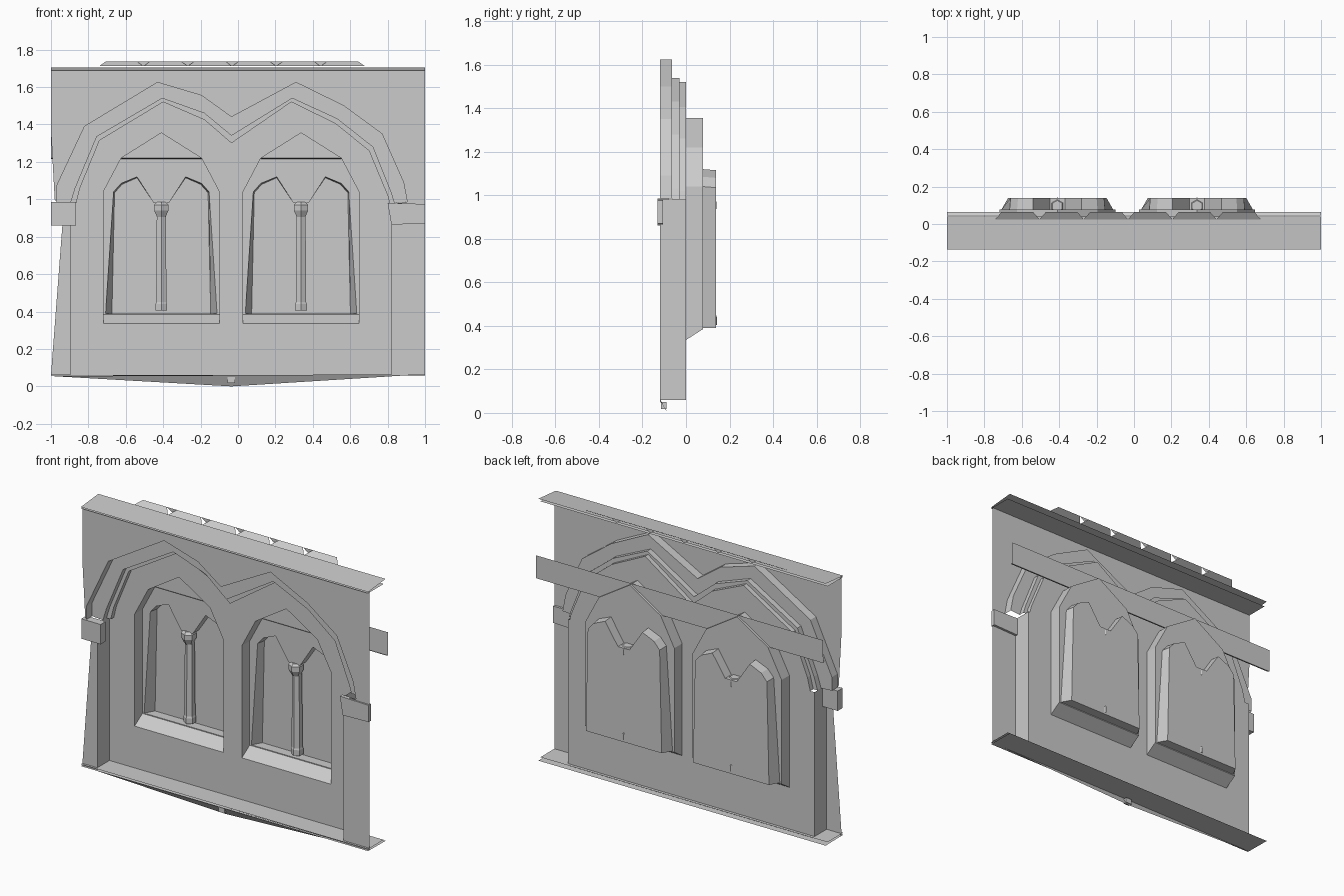
import bpy, bmesh
from mathutils import Matrix

if "Cube" in bpy.data.objects:
    bpy.data.objects.remove(bpy.data.objects["Cube"])


def finish(name, bm):
    me = bpy.data.meshes.new(name)
    bm.to_mesh(me)
    bm.free()
    ob = bpy.data.objects.new(name, me)
    bpy.context.collection.objects.link(ob)
    return ob


def at(path, y):
    return [(x, y, z) for x, z in path]


def loft(name, rings, closed=False):
    """Skin successive rings of equal point count (front to back)."""
    bm = bmesh.new()
    vs = [[bm.verts.new(p) for p in r] for r in rings]
    n = len(rings[0])
    for a, b in zip(vs, vs[1:]):
        for i in range(n if closed else n - 1):
            j = (i + 1) % n
            bm.faces.new((a[i], b[i], b[j], a[j]))
    return finish(name, bm)


def triangle(name, *pts):
    """Single facet."""
    bm = bmesh.new()
    bm.faces.new([bm.verts.new(p) for p in pts])
    return finish(name, bm)


def sheet(name, y, *loops):
    """Flat plate facing -y; the first loop is the outline, others are holes."""
    bm = bmesh.new()
    edges = []
    for loop in loops:
        vs = [bm.verts.new(p) for p in at(loop, y)]
        edges += [bm.edges.new((v, vs[(i + 1) % len(vs)])) for i, v in enumerate(vs)]
    bmesh.ops.triangle_fill(bm, edges=edges, use_beauty=True, normal=(0, -1, 0))
    bm.normal_update()
    for f in bm.faces:
        if f.normal.y > 0:
            f.normal_flip()
    return finish(name, bm)


def strip(name, profile, x0=-1, x1=1):
    """Sweep a (y, z) profile along x."""
    return loft(name, [[(x0, y, z) for y, z in profile], [(x1, y, z) for y, z in profile]])


def prism(name, outline, y0, y1):
    """Solid block from an (x, z) outline."""
    bm = bmesh.new()
    f = bm.faces.new([bm.verts.new(p) for p in at(outline, y0)])
    r = bmesh.ops.extrude_face_region(bm, geom=[f])
    for v in r["geom"]:
        if isinstance(v, bmesh.types.BMVert):
            v.co.y = y1
    bmesh.ops.recalc_face_normals(bm, faces=bm.faces)
    return finish(name, bm)


def turned(name, x, y, sections, sides=6):
    """Faceted column from (z, radius) sections."""
    bm = bmesh.new()
    for (z0, r0), (z1, r1) in zip(sections, sections[1:]):
        bmesh.ops.create_cone(bm, cap_ends=True, segments=sides, radius1=r0, radius2=r1,
                              depth=z1 - z0,
                              matrix=Matrix.Translation((x, y, (z0 + z1) / 2)))
    return finish(name, bm)


# Double arch outlines, outer to inner, left to right
arch1 = [(-.97, .985), (-.97, 1.07), (-.82, 1.39), (-.43, 1.625), (-.195, 1.555), (-.035, 1.44),
         (.31, 1.625), (.565, 1.50), (.77, 1.35), (.885, 1.09), (.905, .985)]
arch2 = [(-.895, .98), (-.87, 1.06), (-.755, 1.335), (-.405, 1.54), (-.18, 1.46), (-.035, 1.34),
         (.29, 1.54), (.53, 1.43), (.72, 1.28), (.82, 1.03), (.835, .98)]
arch3 = [(-.865, .98), (-.845, 1.06), (-.74, 1.315), (-.40, 1.52), (-.18, 1.425), (-.035, 1.30),
         (.285, 1.52), (.52, 1.405), (.70, 1.26), (.80, 1.02), (.81, .98)]

# Front wall plate with right pilaster, around the arch; tapering left pilaster
sheet("front_wall", -.12, [(-1, 1.36), (-1, 1.69), (1, 1.69), (1, .06), (.82, .06), (.82, .975)]
      + arch1[::-1] + [(-.98, 1.0)])
sheet("left_pilaster", -.12, [(-1, .06), (-.93, .98), (-.895, .98), (-.895, .06)])

# Stepped arch moulding
loft("arch_moulding", [at(arch1, -.12), at(arch1, -.065), at(arch2, -.065), at(arch2, -.03),
                       at(arch3, -.03), at(arch3, 0)])

# Pilaster jambs
loft("left_jamb", [at([(-.895, .06), (-.895, .98)], y) for y in (-.12, 0)])
loft("right_jamb", [at([(.82, .98), (.82, .06)], y) for y in (-.12, 0)])

# Corbel blocks at the arch springing
prism("left_corbel", [(-1, .86), (-1, .985), (-.865, .985), (-.865, .86)], -.13, -.08)
prism("right_corbel", [(.82, .865), (.80, .98), (1, .975), (1, .87)], -.13, -.105)


# Window outlines relative to the window centre
def window(cx, bottom):
    return [(cx + x, z) for x, z in [(-.31, bottom), (-.31, 1.04), (-.215, 1.22), (0, 1.355),
                                     (.215, 1.22), (.31, 1.04), (.31, bottom)]]


def lights(cx, foot, inset):
    half = [(.04, .98), (.13, 1.12 - inset), (.215 - inset, 1.085 - inset),
            (.255 - inset, 1.04 - inset), (foot, .39)]
    return [(cx - x, z) for x, z in half[::-1]] + [(cx + x, z) for x, z in half]


centres = (-.41, .337)

# Recessed wall with the two window openings
sheet("recessed_wall", 0, [(-.895, .06), (-.895, .98)] + arch3 + [(.82, .98), (.82, .06)],
      *[window(c, .335) for c in centres])

for side, c in zip(("left", "right"), centres):
    # Window reveal and sloping sill
    loft(side + "_window_reveal", [at(window(c, .335), 0), at(window(c, .385), .078)], True)
    # Tracery plate, splayed reveal and blind back
    front, back = lights(c, .298, 0), lights(c, .264, .005)
    sheet(side + "_tracery", .078, window(c, .385), front)
    loft(side + "_light_reveal", [at(front, .078), at(back, .138)], True)
    sheet(side + "_blind_back", .138, back)
    # Colonnette and capital
    turned(side + "_colonnette", c, .106, [(.405, .036), (.44, .036), (.45, .032), (.91, .028)])
    turned(side + "_capital", c, .096, [(.905, .026), (.94, .044), (.97, .044), (.985, .03)])

# Tympanum band behind the window heads
strip("tympanum_band", [(.045, 1.222), (.063, 1.215), (.065, 1.36)])

# Cornice and base sheets
strip("cornice_top", [(-.12, 1.69), (-.135, 1.69), (.04, 1.706)])
strip("cornice_soffit", [(-.135, 1.682), (.02, 1.682)])
strip("base_ledge", [(-.135, .072), (.02, .072)])
strip("base_soffit", [(-.12, .06), (-.135, .06), (.04, .058)])

# Apron dipping below the base, with a small stud
triangle("base_apron", (1, -.12, .065), (-1, -.12, .055), (-.035, -.085, 0))
prism("apron_stud", [(-.055, .018), (-.055, .05), (-.015, .05), (-.015, .018)], -.115, -.09)

# Row of sloping crest tabs with inverted wedges between
pitch = 1.42 / 6
for i in range(6):
    x = -.742 + i * pitch
    loft("crest_tab", [[(x, .025, 1.712), (x + pitch, .025, 1.712)],
                       [(x + .035, .065, 1.737), (x + pitch - .035, .065, 1.737)]])
    if i:
        triangle("crest_wedge", (x, .065, 1.712), (x + .035, .065, 1.737), (x - .035, .065, 1.737))
